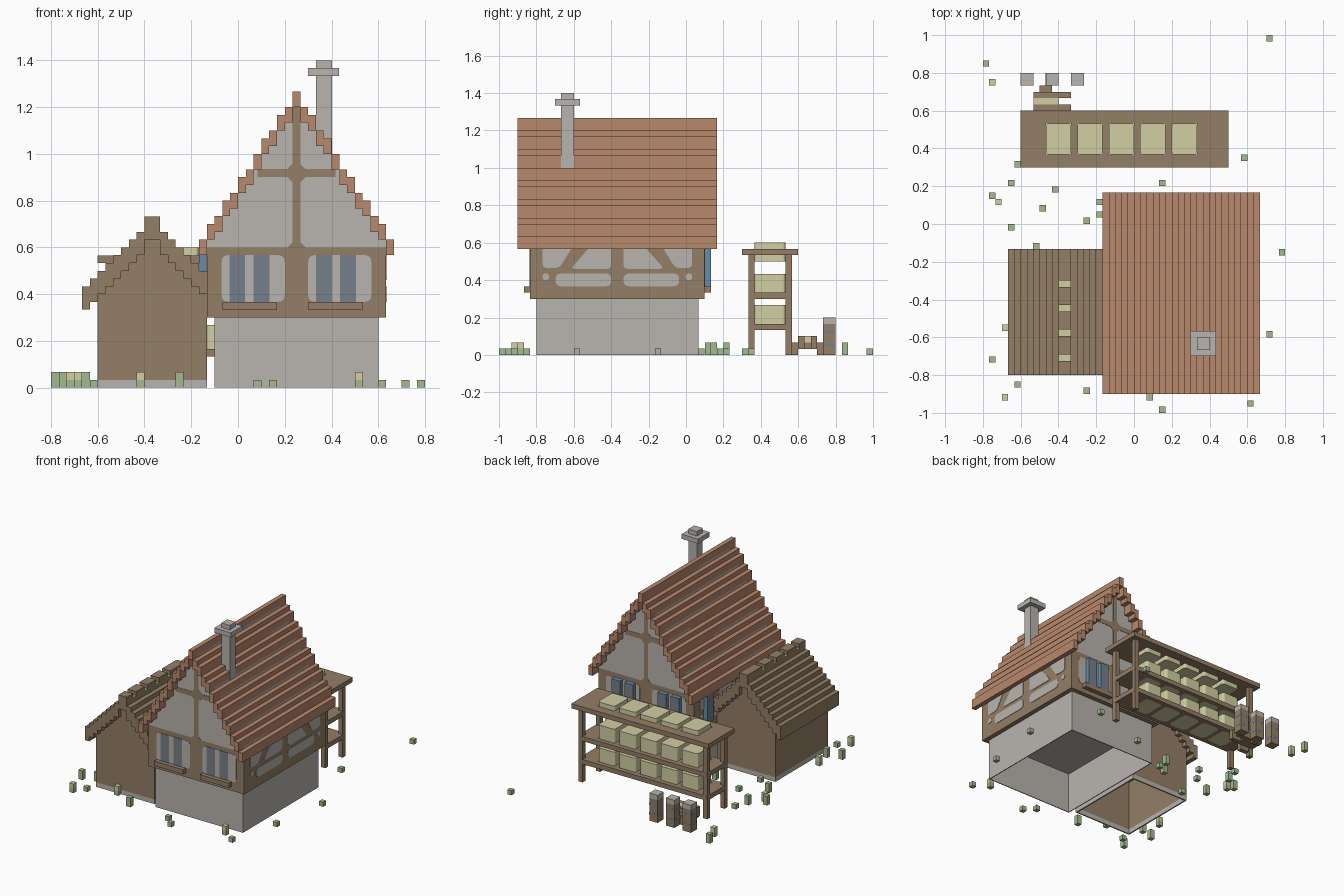
import bpy, bmesh
from mathutils import Vector

if "Cube" in bpy.data.objects:
    bpy.data.objects.remove(bpy.data.objects["Cube"])

U = 1 / 30  # building block size


def material(name, rgb):
    m = bpy.data.materials.new(name)
    lin = [c / 12.92 if c < 0.04 else ((c + 0.055) / 1.055) ** 2.4 for c in rgb]
    m.diffuse_color = (*lin, 1)
    m.use_nodes = True
    m.node_tree.nodes["Principled BSDF"].inputs["Base Color"].default_value = m.diffuse_color
    return m


TILE = material("terracotta", (0.72, 0.535, 0.425))
STONE = material("pale grey", (0.725, 0.705, 0.68))
WOOD = material("timber brown", (0.58, 0.495, 0.4))
STRAW = material("straw yellow", (0.82, 0.81, 0.64))
LEAF = material("leaf green", (0.64, 0.73, 0.56))
BLUE = material("shutter blue", (0.39, 0.55, 0.67))
SLATE = material("slate blue", (0.46, 0.50, 0.54))


def finish(name, bm, mat):
    bmesh.ops.recalc_face_normals(bm, faces=bm.faces)
    me = bpy.data.meshes.new(name)
    bm.to_mesh(me)
    bm.free()
    me.materials.append(mat)
    ob = bpy.data.objects.new(name, me)
    bpy.context.collection.objects.link(ob)
    return ob


def boxes(name, mat, items, round_corners=0):
    """One object from boxes given as (x0, x1, y0, y1, z0, z1)."""
    bm = bmesh.new()
    for x0, x1, y0, y1, z0, z1 in items:
        vs = bmesh.ops.create_cube(bm, size=1)["verts"]
        for v in vs:
            v.co = ((x0 + x1) / 2 + v.co.x * (x1 - x0),
                    (y0 + y1) / 2 + v.co.y * (y1 - y0),
                    (z0 + z1) / 2 + v.co.z * (z1 - z0))
    if round_corners:
        up = [e for e in bm.edges if abs((e.verts[0].co - e.verts[1].co).normalized().z) > 0.9]
        bmesh.ops.bevel(bm, geom=up, offset=round_corners, segments=3, profile=0.5, affect="EDGES")
    return finish(name, bm, mat)


def prism(name, mat, pts, axis, start, depth):
    """Extrude a 2D outline (horizontal, z) along the x or y axis."""
    bm = bmesh.new()
    if axis == "y":
        vs = [bm.verts.new((a, start, z)) for a, z in pts]
        d = (0, depth, 0)
    else:
        vs = [bm.verts.new((start, a, z)) for a, z in pts]
        d = (depth, 0, 0)
    f = bm.faces.new(vs)
    ext = bmesh.ops.extrude_face_region(bm, geom=[f])["geom"]
    bmesh.ops.translate(bm, vec=d, verts=[g for g in ext if isinstance(g, bmesh.types.BMVert)])
    return finish(name, bm, mat)


def rounded(pts, r):
    out = []
    for i, p in enumerate(pts):
        p, a, b = Vector(p), Vector(pts[i - 1]), Vector(pts[(i + 1) % len(pts)])
        s, e = p + (a - p).normalized() * r, p + (b - p).normalized() * r
        for k in range(5):
            t = k / 4
            out.append(tuple(s * (1 - t) ** 2 + p * 2 * t * (1 - t) + e * t * t))
    return out


def rect(a0, a1, z0, z1):
    return [(a0, z0), (a1, z0), (a1, z1), (a0, z1)]


def walls(x0, x1, y0, y1, z0, z1, t=0.006):
    """Four thin walls around an open space."""
    return [(x0, x1, y0, y0 + t, z0, z1), (x0, x1, y1 - t, y1, z0, z1),
            (x0, x0 + t, y0 + t, y1 - t, z0, z1), (x1 - t, x1, y0 + t, y1 - t, z0, z1)]


def stepped_outline(cols, base):
    """Closed outline over columns (x0, x1, top), left to right."""
    pts = [(cols[0][0], base)]
    for x0, x1, top in cols:
        for p in ((x0, top), (x1, top)):
            if p != pts[-1]:
                pts.append(p)
    return pts + [(cols[-1][1], base)]


# Main house: hollow stone base and timber storey
boxes("stone_base", STONE, walls(-0.1, 0.6, -0.8, 0.067, 0, 0.3) + [(-0.095, 0.595, -0.795, 0.062, 0.294, 0.299)])
boxes("timber_storey", WOOD, [(-0.133, 0.633, -0.833, 0.1, 0.3, 0.6)])

# Main roof: stepped tile rows
CX = 0.25
tops = [1.2667 - U * round(k * 19 / 12) for k in range(13)]
rows, gable = [], []
for k in range(-12, 13):
    x, t = CX + k * U, tops[abs(k)]
    rows.append((x - U / 2, x + U / 2, -0.9, 0.167, t - 2 * U, t))
    if abs(k) < 12:
        gable.append((x - U / 2, x + U / 2, max(t - 1.5 * U, 0.605)))
boxes("main_roof", TILE, rows)
prism("gable_wall", STONE, stepped_outline(gable, 0.6), "y", -0.833, 0.933)

# Gable timbers, front and back
for side, y in (("front", -0.835), ("back", 0.1)):
    boxes(side + "_gable_beams", WOOD, [
        (CX - U / 2, CX + U / 2, y, y + 0.002, 0.6, 1.2),
        (0.083, 0.417, y, y + 0.002, 0.9, 0.935)])
    # little braces where the beams cross
    for s in (-1, 1):
        for zz, d in ((0.9, -1), (0.935, 1), (0.6, 1)):
            x = CX + s * U / 2
            prism(side + "_gable_brace", WOOD, [(x, zz), (x + s * 0.022, zz), (x, zz + d * 0.022)], "y", y, 0.002)

# Windows on both gable ends; the back ones have raised shutters
for side, y, d, thick in (("front", -0.833, -1, 0.003), ("back", 0.1, 1, U - 0.002)):
    for x in (-0.07, 0.3):
        prism(side + "_window_panel", STONE, rounded(rect(x, x + 0.27, 0.367, 0.567), 0.03), "y", y, d * 0.002)
        for a in (0.033, 0.137):
            r = rect(x + a, x + a + 0.068, 0.367, 0.567)
            if thick > 0.01:
                prism(side + "_shutter", BLUE, r, "y", y, d * thick)
            prism(side + "_shutter_face", SLATE, r, "y", y + d * (thick - 0.002), d * 0.003)
    sills = [(x, x + 0.233, min(y, y + d * U), max(y, y + d * U), 0.333, 0.367) for x in (-0.067, 0.3)]
    boxes(side + "_window_sills", WOOD, sills)
boxes("side_shutter", BLUE, [(-0.165, -0.133, -0.08, -0.01, 0.367, 0.567)])
boxes("side_shutter_face", SLATE, [(-0.167, -0.164, -0.08, -0.01, 0.367, 0.567)])

# Plaster panels between the braces of the long walls
CY = -0.367
for side, x, d in (("right", 0.633, 0.003), ("left", -0.133, -0.003)):
    for s in (-1, 1):
        for shape, r in (
                ([(0.40, 0.585), (0.235, 0.585), (0.31, 0.465), (0.40, 0.465)], 0.025),
                ([(0.033, 0.585), (0.14, 0.585), (0.25, 0.46), (0.033, 0.46)], 0.025),
                (rect(0.033, 0.33, 0.367, 0.435), 0.03),
                (rect(0.365, 0.4, 0.4, 0.435), 0.016)):
            prism(side + "_plaster_panel", STONE, rounded([(CY + s * a, z) for a, z in shape], r), "x", x, d)

# Chimney
boxes("chimney", STONE, [(0.333, 0.402, -0.667, -0.6, 1.0, 1.4),
                         (0.3, 0.433, -0.7, -0.567, 1.333, 1.367)])

# Shed: hollow walls on a stone footing, stepped wooden roof
boxes("shed_footing", STONE, walls(-0.6, -0.133, -0.767, -0.167, 0, 0.033, 0.01))
boxes("shed_walls", WOOD, walls(-0.6, -0.133, -0.767, -0.167, 0.033, 0.42))
SX = -0.3667
rows, gable = [], []
for k in range(-8, 7):
    a = abs(k)
    x = SX + (k + (0.5 if k > 0 else -0.5 if k < 0 else 0)) * U
    h, t = (U / 2, 0.7 - a * U) if k else (U, 0.7)
    rows.append((x - h, x + h, -0.8, -0.133, t - (0.1 if k else 2 * U), t))
    if a < 7:
        gable.append((x - h, x + h, t - 0.045))
# ridge beam with narrow slots that show straw
slots = (-0.725, -0.593, -0.463, -0.333)
ends = [-0.8] + [v for y in slots for v in (y, y + U)] + [-0.133]
rows += [(SX - U, SX + U, ends[i], ends[i + 1], 0.7, 0.733) for i in range(0, len(ends), 2)]
boxes("shed_roof", WOOD, rows)
prism("shed_gable", WOOD, stepped_outline(gable, 0.42), "y", -0.767, 0.6)
boxes("ridge_straw", STRAW, [(SX - U, SX + U, y, y + U, 0.695, 0.703) for y in slots])


# Storage rack: open frames with crates standing in them
def rack_frame(name, x0, x1, y0, y1, z):
    bars = [(x0, x1, y0, 0.367, z, z + U), (x0, x1, 0.533, y1, z, z + U),
            (x0, -0.467, 0.367, 0.533, z, z + U), (0.333, x1, 0.367, 0.533, z, z + U)]
    bars += [(-0.333 + i / 6, -0.3 + i / 6, 0.367, 0.533, z, z + U) for i in range(4)]
    boxes(name, WOOD, bars)


rack_frame("rack_top", -0.6, 0.5, 0.3, 0.6, 0.533)
rack_frame("rack_lower_shelf", -0.567, 0.467, 0.333, 0.567, 0.133)
rack_frame("rack_middle_shelf", -0.567, 0.467, 0.333, 0.567, 0.3)
boxes("rack_posts", WOOD, [(x, x + U, y, y + U, 0, 0.533)
                           for x in (-0.567, 0.433) for y in (0.333, 0.533)])
boxes("crates", STRAW, [(-0.467 + i / 6, -0.333 + i / 6, 0.367, 0.533, z0, z1)
                        for i in range(5)
                        for z0, z1 in ((0.133, 0.267), (0.3, 0.433), (0.5, 0.6))], 0.016)

# Barrels with grey lids and slate bands
bins = (-0.6, -0.467, -0.333)
boxes("barrels", WOOD, [(x, x + 0.067, 0.733, 0.8, 0, 0.165) for x in bins])
boxes("barrel_lids", STONE, [(x, x + 0.067, 0.733, 0.8, 0.165, 0.2) for x in bins])
boxes("barrel_bands", SLATE, [(x - 0.0005, x + 0.0675, 0.7325, 0.8005, z, z + 0.016)
                              for x in bins for z in (0.045, 0.115)])

# Small handcart behind the rack
boxes("cart_frame", WOOD, [(-0.533, -0.333, 0.6, 0.633, 0.033, 0.1),
                           (-0.533, -0.333, 0.667, 0.7, 0.033, 0.1),
                           (-0.533, -0.4, 0.633, 0.667, 0.033, 0.067),
                           (-0.5, -0.433, 0.567, 0.6, 0, 0.067),
                           (-0.5, -0.433, 0.7, 0.733, 0, 0.067)])
boxes("cart_load", STRAW, [(-0.533, -0.4, 0.633, 0.667, 0.067, 0.1)])

# Grass tufts: low ones, tall ones, tall ones with straw tips
low = [(0.717, 0.983), (0.583, 0.35), (0.15, 0.217), (0.783, -0.15), (0.717, -0.583),
       (0.617, -0.95), (0.083, -0.917), (0.15, -0.983), (-0.617, -0.85), (-0.617, 0.317),
       (-0.517, -0.117), (-0.417, 0.183), (-0.483, 0.083), (-0.183, 0.05)]
tall = [(-0.783, 0.85), (-0.65, -0.017), (-0.65, 0.217), (-0.25, -0.883), (-0.183, 0.117),
        (-0.25, 0.017), (-0.75, 0.15), (-0.75, -0.717), (-0.65, -0.683)]
tipped = [(-0.75, 0.75), (-0.717, 0.117), (-0.683, -0.917), (-0.683, -0.55),
          (-0.417, -0.783), (0.517, -0.883)]


def tufts(spots, z0, z1):
    return [(x - U / 2, x + U / 2, y - U / 2, y + U / 2, z0, z1) for x, y in spots]


boxes("grass_tufts", LEAF, tufts(low + tipped, 0, U) + tufts(tall, 0, 2 * U))
boxes("grass_tips", STRAW, tufts(tipped, U, 2 * U))
